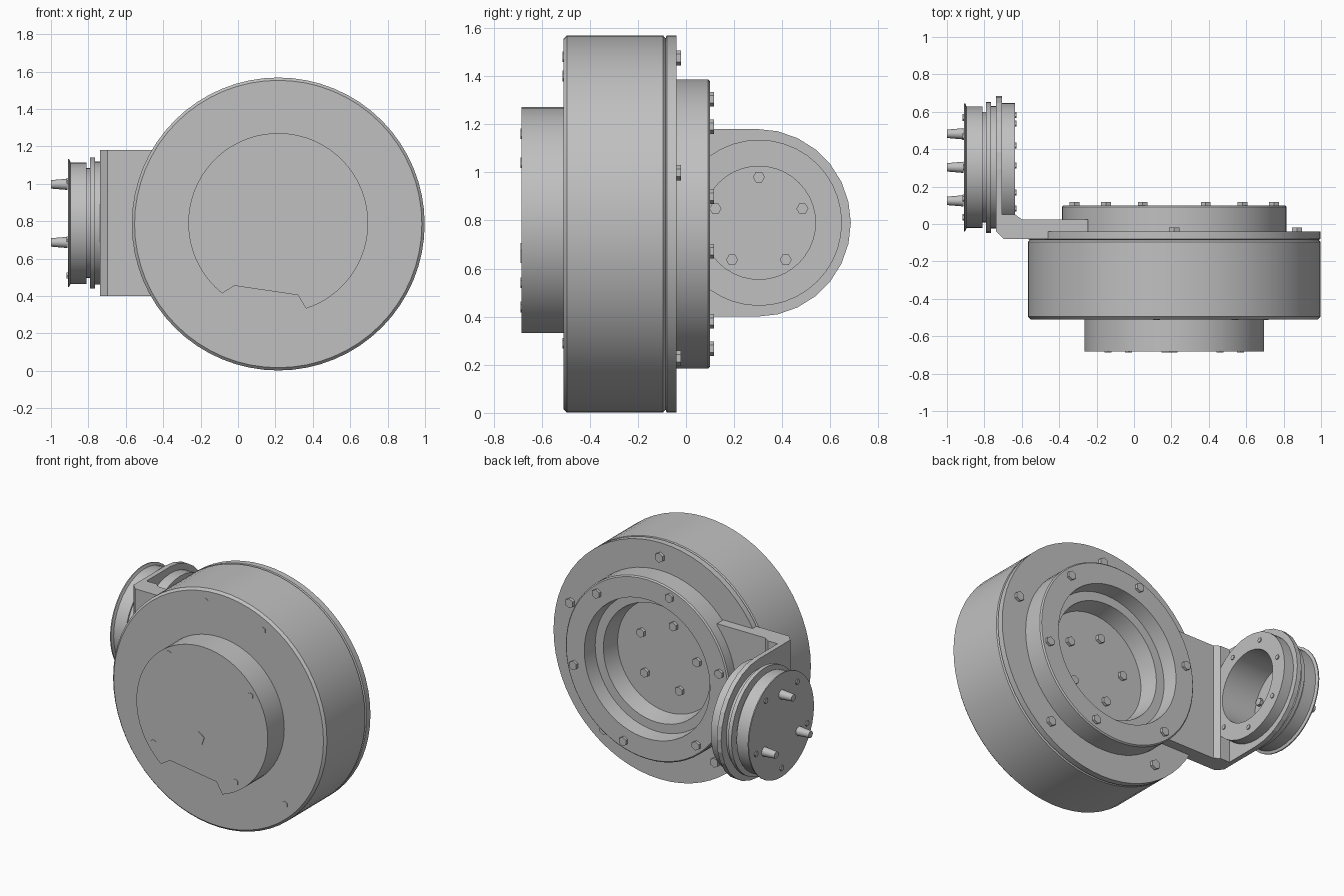
import bpy, bmesh
from math import sin, cos, pi, radians
from mathutils import Vector, Matrix

cube = bpy.data.objects.get("Cube")
if cube:
    bpy.data.objects.remove(cube, do_unlink=True)

grey = bpy.data.materials.new("machined_grey")
grey.use_nodes = True
COLOR = (0.53, 0.53, 0.53, 1)
grey.diffuse_color = COLOR
grey.node_tree.nodes["Principled BSDF"].inputs["Base Color"].default_value = COLOR

DRUM = Vector((0.215, 0, 0.785))   # drum axis runs along y
ARM = Vector((0, 0.303, 0.79))     # side unit axis runs along x
Y, X = Vector((0, 1, 0)), Vector((1, 0, 0))


def finish(name, bm, smooth=True):
    bmesh.ops.remove_doubles(bm, verts=bm.verts, dist=0.0001)
    bmesh.ops.recalc_face_normals(bm, faces=bm.faces)
    mesh = bpy.data.meshes.new(name)
    bm.to_mesh(mesh)
    bm.free()
    mesh.materials.append(grey)
    obj = bpy.data.objects.new(name, mesh)
    bpy.context.collection.objects.link(obj)
    if smooth:
        bpy.ops.object.select_all(action="DESELECT")
        obj.select_set(True)
        bpy.context.view_layer.objects.active = obj
        bpy.ops.object.shade_smooth_by_angle(angle=radians(30))
    return obj


def lathe(name, profile, centre, axis, steps, closed=False):
    """Spin a list of (radius, position along axis) around the axis."""
    bm = bmesh.new()
    up = Vector((0, 0, 1))
    vs = [bm.verts.new(centre + up * r + axis * t) for r, t in profile]
    pairs = list(zip(vs, vs[1:]))
    if closed:
        pairs.append((vs[-1], vs[0]))
    edges = [bm.edges.new(p) for p in pairs]
    bmesh.ops.spin(bm, geom=vs + edges, cent=centre, axis=axis,
                   angle=2 * pi, steps=steps)
    return finish(name, bm)


def prism(name, points, direction, smooth=False):
    """Extrude a flat outline."""
    bm = bmesh.new()
    face = bm.faces.new([bm.verts.new(p) for p in points])
    out = bmesh.ops.extrude_face_region(bm, geom=[face])["geom"]
    bmesh.ops.translate(bm, vec=direction,
                        verts=[v for v in out if isinstance(v, bmesh.types.BMVert)])
    return finish(name, bm, smooth)


def studs(name, places, axis, radius, height, tip=1.0, sides=6):
    """Small cylinders standing on the given points, along the axis."""
    bm = bmesh.new()
    turn = Vector((0, 0, 1)).rotation_difference(axis).to_matrix().to_4x4()
    for p in places:
        bmesh.ops.create_cone(
            bm, cap_ends=True, segments=sides, radius1=radius, radius2=radius * tip,
            depth=height, matrix=Matrix.Translation(p + axis * height / 2) @ turn)
    return finish(name, bm, sides > 6)


def drum_ring(r, y, count, start):
    return [DRUM + Vector((r * cos(a), y, r * sin(a)))
            for a in (radians(start) + 2 * pi * i / count for i in range(count))]


def arm_ring(r, x, count, start):
    return [ARM + Vector((x, r * cos(a), r * sin(a)))
            for a in (radians(start) + 2 * pi * i / count for i in range(count))]


# Main drum with rear flange, raised rear ring and stepped recess
lathe("main_drum", [
    (0, -0.51), (0.768, -0.51), (0.783, -0.495), (0.783, -0.095), (0.772, -0.085),
    (0.783, -0.08), (0.783, -0.04), (0.6, -0.04), (0.6, 0.092), (0.592, 0.1),
    (0.46, 0.1), (0.45, 0.0), (0.39, 0.0), (0.37, -0.12), (0, -0.12)],
    DRUM, Y, 64)

# Front boss, a disc with a notch cut out of its lower edge
arc = [radians(-72 + 309 * i / 56) for i in range(57)]
boss = [Vector((0.215 + 0.481 * cos(a), -0.683, 0.79 + 0.481 * sin(a))) for a in arc]
notch = [a for a in boss if not (a.z < 0.42 and a.x < 0.3 and a.x > -0.05)]
notch += [Vector((-0.02, -0.683, 0.455)), Vector((0.32, -0.683, 0.405))]
prism("front_boss", notch, Y * 0.18, True)

# L-shaped bracket block with chamfered corner
corner = [(-0.737, -0.04), (-0.697, -0.08), (-0.245, -0.08), (-0.245, 0.025),
          (-0.6, 0.025), (-0.635, 0.05), (-0.737, 0.05)]
prism("bracket_base", [Vector((x, y, 0.4)) for x, y in corner], Vector((0, 0, 0.78)))

# Rounded bracket arm with a bore
ends = [radians(-90 + 180 * i / 14) for i in range(15)]
outline = [Vector((-0.737, 0.295 + 0.39 * cos(a), 0.79 + 0.39 * sin(a))) for a in ends]
outline += [Vector((-0.737, 0.04, 1.18)), Vector((-0.737, 0.04, 0.4))]
arm = prism("bracket_arm", outline, X * 0.032)
cutter = lathe("bore_cutter", [(0, -0.8), (0.24, -0.8), (0.24, -0.6), (0, -0.6)],
               ARM, X, 40)
cutter.hide_render = True
cutter.hide_viewport = True
cutter.display_type = "WIRE"
bore = arm.modifiers.new("bore", "BOOLEAN")
bore.operation = "DIFFERENCE"
bore.solver = "EXACT"
bore.object = cutter

# Hollow side unit: pad, flange, neck, cup and end cap
lathe("side_unit", [
    (0.235, -0.635), (0.345, -0.635), (0.345, -0.73), (0.328, -0.735),
    (0.328, -0.765), (0.35, -0.765), (0.35, -0.79), (0.295, -0.79),
    (0.295, -0.81), (0.325, -0.81), (0.325, -0.895), (0.342, -0.903),
    (0.342, -0.91), (0, -0.91), (0, -0.89), (0.235, -0.89)],
    ARM, X, 40, closed=True)

# Contact pins and fasteners
studs("contact_pins", arm_ring(0.207, -0.912, 3, 90), -X, 0.03, 0.088, 0.75, 12)
studs("cap_bolts", arm_ring(0.28, -0.91, 5, 54), -X, 0.018, 0.008)
studs("pad_bolts", arm_ring(0.29, -0.635, 7, 15), X, 0.016, 0.006)
studs("cup_bolts", arm_ring(0.19, -0.89, 5, 90), X, 0.025, 0.02)
studs("ring_bolts", drum_ring(0.545, 0.1, 6, 48), Y, 0.03, 0.017)
studs("flange_bolts", drum_ring(0.69, -0.04, 5, 18), Y, 0.032, 0.02)
studs("recess_bolts", drum_ring(0.22, -0.12, 5, 30), Y, 0.03, 0.02)
front = [(0.12, -0.51, 1.48), (0.54, -0.51, 1.4), (0.7, -0.51, 0.29),
         (-0.03, -0.683, 1.16), (0.57, -0.683, 1.04), (-0.14, -0.683, 0.54),
         (0.46, -0.683, 0.44)]
studs("front_bolts", [Vector(p) for p in front], -Y, 0.022, 0.004)
studs("front_plug", [Vector((0.19, -0.683, 0.66))], -Y, 0.045, 0.004, 1, 5)
